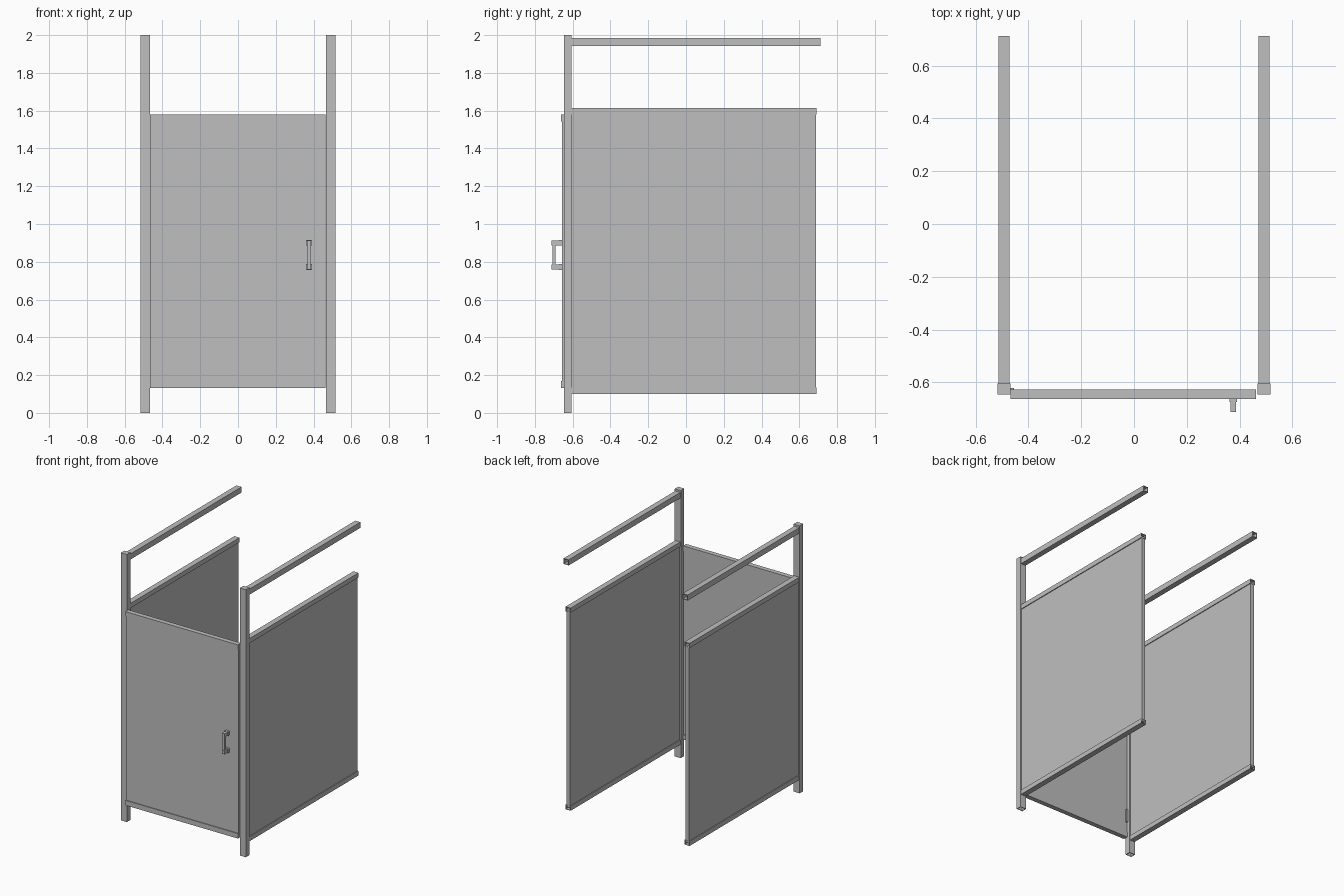
import bpy
import bmesh
from mathutils import Vector

cube = bpy.data.objects.get("Cube")
if cube:
    bpy.data.objects.remove(cube, do_unlink=True)

GREY = (0.52, 0.52, 0.52, 1)
metal = bpy.data.materials.new("light_grey_metal")
metal.use_nodes = True
metal.diffuse_color = GREY
metal.node_tree.nodes["Principled BSDF"].inputs["Base Color"].default_value = GREY


def box(name, lo, hi, open_dirs=(), wall=0.004):
    """Box between two corners; faces pointing along open_dirs are removed to make a tube."""
    lo, hi = Vector(lo), Vector(hi)
    bm = bmesh.new()
    bmesh.ops.create_cube(bm, size=1)
    for v in bm.verts:
        v.co = Vector([(a + b) / 2 + c * (b - a) for a, b, c in zip(lo, hi, v.co)])
    bm.normal_update()
    ends = [f for f in bm.faces if any(f.normal.dot(Vector(d)) > 0.9 for d in open_dirs)]
    bmesh.ops.delete(bm, geom=ends, context='FACES')
    mesh = bpy.data.meshes.new(name)
    bm.to_mesh(mesh)
    bm.free()
    mesh.materials.append(metal)
    obj = bpy.data.objects.new(name, mesh)
    bpy.context.collection.objects.link(obj)
    if open_dirs:
        shell = obj.modifiers.new("wall", 'SOLIDIFY')
        shell.thickness = wall
        shell.offset = -1
        shell.use_even_offset = True
    return obj


def side_box(side, name, x0, x1, y, z, open_dirs=()):
    """Box on the left (+x) or right (-x) side."""
    xs = sorted((side * x0, side * x1))
    label = "left_" if side > 0 else "right_"
    return box(label + name, (xs[0], y[0], z[0]), (xs[1], y[1], z[1]), open_dirs)


FRONT, BACK, DOWN = (0, -1, 0), (0, 1, 0), (0, 0, -1)

# Posts, overhead rails and framed side panels
for s in (1, -1):
    side_box(s, "post", 0.467, 0.517, (-0.646, -0.605), (0, 2), [DOWN])
    side_box(s, "overhead_rail", 0.471, 0.513, (-0.605, 0.713), (1.943, 1.985), [FRONT, BACK])
    side_box(s, "panel", 0.477, 0.507, (-0.605, 0.688), (0.12, 1.595))
    side_box(s, "panel_bottom_channel", 0.471, 0.513, (-0.605, 0.69), (0.10, 0.135), [BACK])
    side_box(s, "panel_top_channel", 0.471, 0.513, (-0.605, 0.69), (1.58, 1.615), [BACK])

# Door with edge channels
box("door_panel", (-0.467, -0.657, 0.14), (0.463, -0.633, 1.57))
for name, z in (("bottom", 0.132), ("top", 1.543)):
    box("door_" + name + "_channel", (-0.467, -0.663, z), (0.463, -0.627, z + 0.037))

# Hinges behind the door
for name, z in (("lower", 0.25), ("upper", 1.36)):
    box(name + "_hinge", (-0.467, -0.634, z), (-0.455, -0.621, z + 0.1))

# Pull handle on the door front
for name, z in (("lower", 0.757), ("upper", 0.885)):
    box("handle_" + name + "_flange", (0.361, -0.675, z), (0.391, -0.656, z + 0.03))
    box("handle_" + name + "_arm", (0.365, -0.712, z + 0.002), (0.387, -0.674, z + 0.028))
box("handle_grip", (0.367, -0.707, 0.78), (0.385, -0.692, 0.89))
